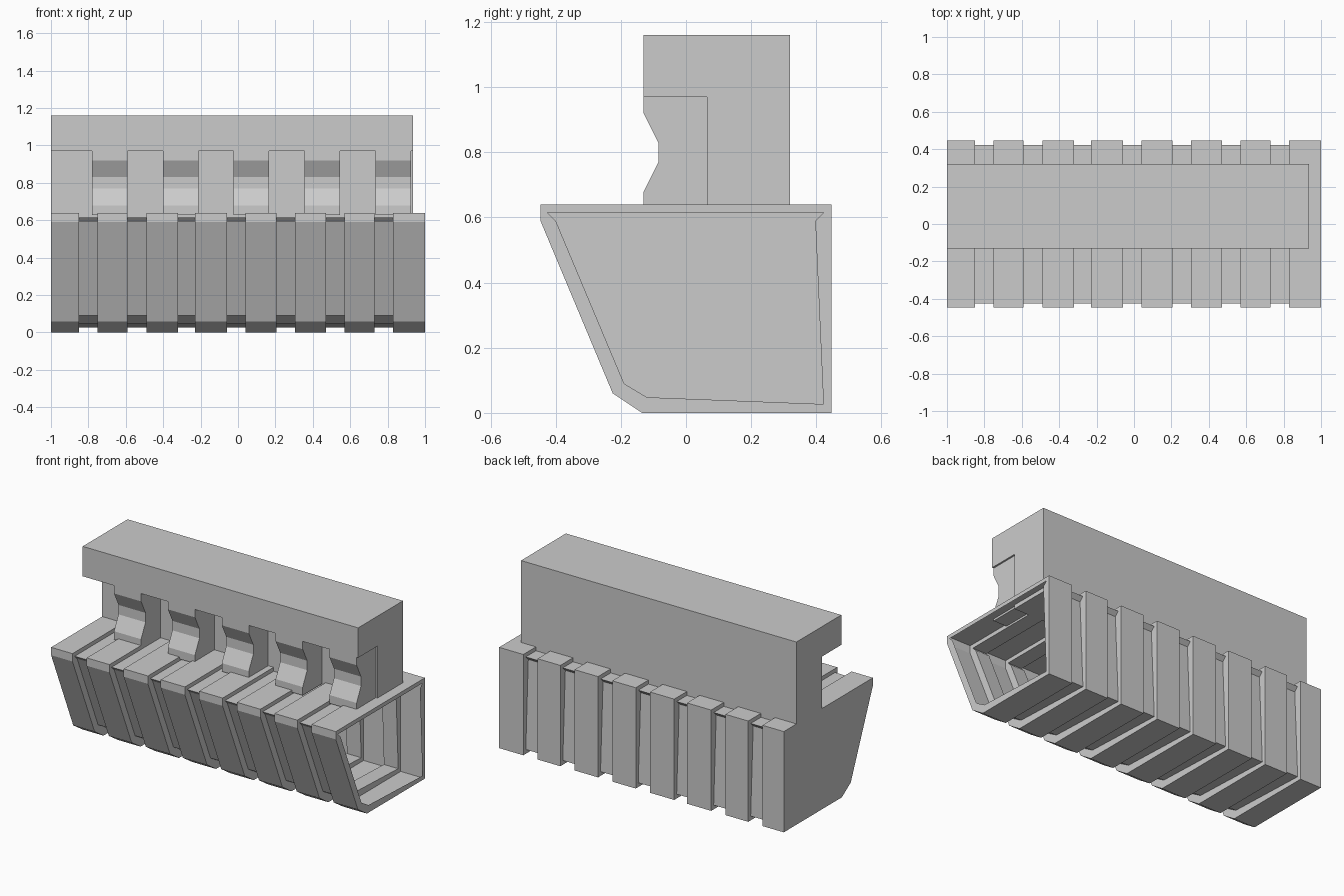
import bpy
import bmesh

if "Cube" in bpy.data.objects:
    bpy.data.objects.remove(bpy.data.objects["Cube"])


def loft(name, sections, cap_start=True, cap_end=True):
    """Skin a list of (x, yz profile) sections that share a point count."""
    bm = bmesh.new()
    rings = [[bm.verts.new((x, y, z)) for y, z in prof] for x, prof in sections]
    n = len(rings[0])
    for a, b in zip(rings, rings[1:]):
        for i in range(n):
            j = (i + 1) % n
            bm.faces.new((a[i], a[j], b[j], b[i]))
    if cap_start:
        bm.faces.new(rings[0][::-1])
    if cap_end:
        bm.faces.new(rings[-1])
    mesh = bpy.data.meshes.new(name)
    bm.to_mesh(mesh)
    bm.free()
    obj = bpy.data.objects.new(name, mesh)
    bpy.context.collection.objects.link(obj)
    return obj


# Profiles (y, z), counter-clockwise seen from +x
RIB = [(-0.447, 0.64), (-0.447, 0.59), (-0.225, 0.06), (-0.135, 0.0),
       (0.447, 0.0), (0.447, 0.59), (0.447, 0.64)]
GROOVE = [(-0.425, 0.615), (-0.40, 0.59), (-0.19, 0.09), (-0.12, 0.048),
          (0.422, 0.027), (0.397, 0.59), (0.422, 0.615)]
BEAM = [(0.065, 0.97), (0.065, 0.615), (0.32, 0.615), (0.32, 1.16),
        (-0.13, 1.16), (-0.13, 0.97)]
BRACKET = [(-0.13, 0.97), (-0.13, 0.92), (-0.085, 0.83), (-0.085, 0.77),
           (-0.13, 0.68), (-0.13, 0.627), (0.065, 0.627), (0.065, 0.97)]

# Ribbed trough: thin skin, closed on the left, open with a lip on the right
ribs = [(-1.0, -0.85), (-0.75, -0.59), (-0.49, -0.32), (-0.23, -0.06),
        (0.04, 0.205), (0.305, 0.47), (0.57, 0.73), (0.83, 1.0)]
sections = []
for k, (x0, x1) in enumerate(ribs):
    if k:
        sections.append((x0, GROOVE))
    sections += [(x0, RIB), (x1, RIB), (x1, GROOVE)]
loft("ribbed_trough", sections, cap_end=False)

# Overhanging top beam
loft("top_beam", [(-1.0, BEAM), (0.935, BEAM)])

# Notched brackets under the overhang
for k in range(5):
    x0 = -0.78 + k * 0.3785
    loft(f"notched_bracket_{k + 1}", [(x0, BRACKET), (x0 + 0.19, BRACKET)])
